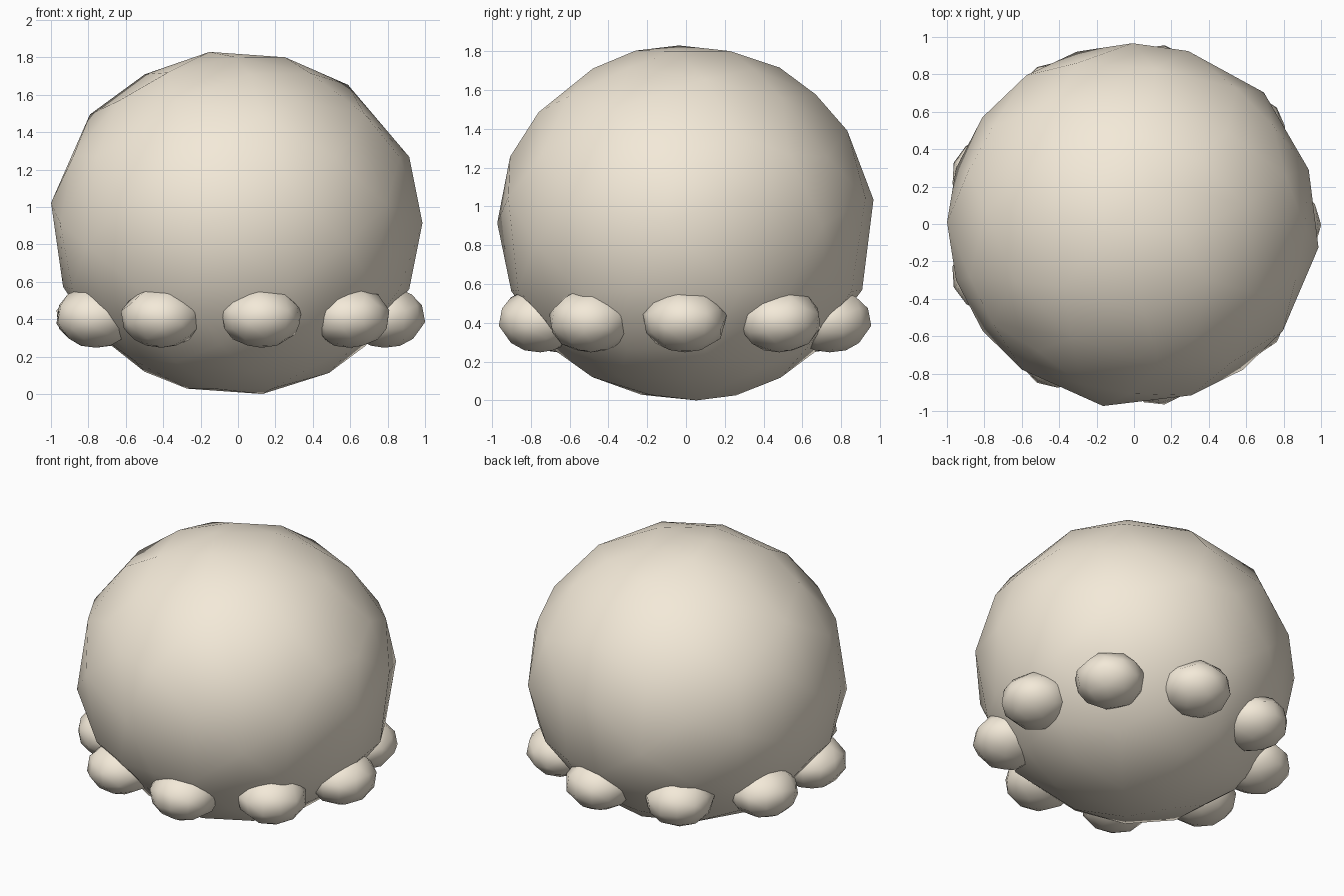
import bpy, math

if "Cube" in bpy.data.objects:
    bpy.data.objects.remove(bpy.data.objects["Cube"])

tan = bpy.data.materials.new("tan")
tan.diffuse_color = (0.9, 0.82, 0.69, 1)
tan.use_nodes = True
tan.node_tree.nodes["Principled BSDF"].inputs["Base Color"].default_value = tan.diffuse_color


def blob(name, loc, size, segs, rings, ratio, turn=0.0):
    # Squashed ball reduced to a coarse, irregular low-poly shell
    bpy.ops.mesh.primitive_uv_sphere_add(segments=segs, ring_count=rings, radius=1, location=loc)
    o = bpy.context.object
    o.name = name
    o.scale = size
    o.rotation_euler[2] = turn
    o.data.materials.append(tan)
    d = o.modifiers.new("Reduce", 'DECIMATE')
    d.ratio = ratio
    bpy.ops.object.shade_smooth()
    return o


# Main body
blob("body", (-0.008, 0.0, 0.915), (0.992, 0.97, 0.915), 20, 12, 0.42, math.pi)

# Ring of nine small feet
for i in range(9):
    a = math.radians(40 * i)
    blob(f"foot_{i + 1}", (-0.012 + 0.795 * math.cos(a), -0.005 + 0.757 * math.sin(a), 0.412),
         (0.217, 0.217, 0.164), 12, 8, 0.55, a)
